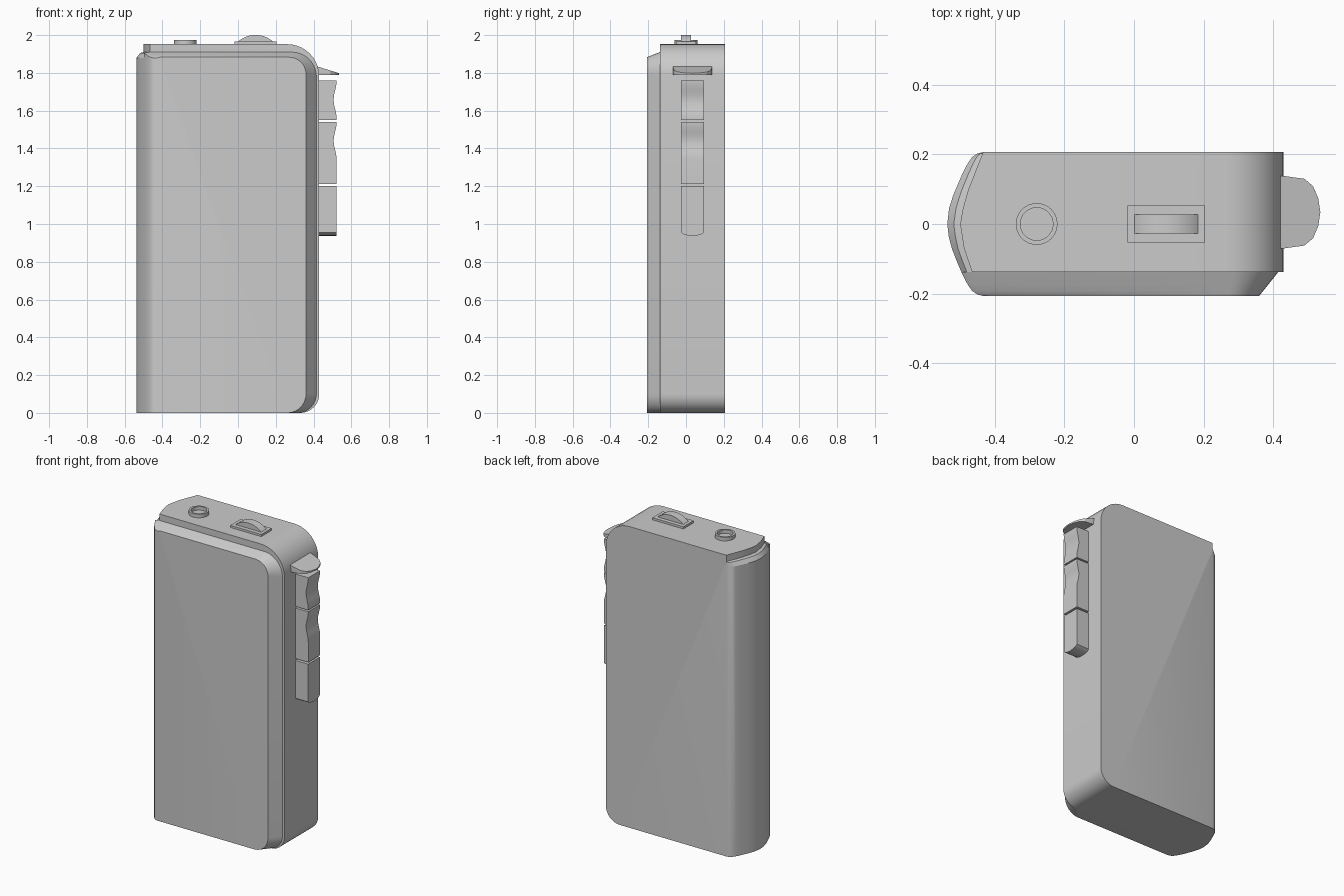
import bpy, bmesh, math

if "Cube" in bpy.data.objects:
    bpy.data.objects.remove(bpy.data.objects["Cube"])


def finish(name, bm, smooth=True):
    bmesh.ops.remove_doubles(bm, verts=bm.verts, dist=0.0002)
    bmesh.ops.recalc_face_normals(bm, faces=bm.faces)
    mesh = bpy.data.meshes.new(name)
    bm.to_mesh(mesh)
    bm.free()
    ob = bpy.data.objects.new(name, mesh)
    bpy.context.collection.objects.link(ob)
    if smooth:
        bpy.ops.object.select_all(action='DESELECT')
        ob.select_set(True)
        bpy.context.view_layer.objects.active = ob
        bpy.ops.object.shade_smooth_by_angle(angle=math.radians(25))
    return ob


def loft(name, sections, closed=False):
    """Bridge equal-length loops of 3D points; cap the ends unless closed."""
    bm = bmesh.new()
    loops = [[bm.verts.new(p) for p in s] for s in sections]
    n = len(loops[0])
    pairs = list(zip(loops, loops[1:]))
    if closed:
        pairs.append((loops[-1], loops[0]))
    else:
        bm.faces.new(loops[0])
        bm.faces.new(loops[-1])
    for a, b in pairs:
        for i in range(n):
            j = (i + 1) % n
            bm.faces.new((a[i], a[j], b[j], b[i]))
    return finish(name, bm)


def arc(cx, cz, r, a0, a1, n=10):
    return [(cx + r * math.cos(math.radians(a0 + (a1 - a0) * i / n)),
             cz + r * math.sin(math.radians(a0 + (a1 - a0) * i / n)))
            for i in range(n + 1)]


def right_side(xr, top, r_top, r_bot, z0=0.0):
    return (arc(xr - r_top, top - r_top, r_top, 90, 0)
            + arc(xr - r_bot, z0 + r_bot, r_bot, 0, -90))


def interp(table, y):
    for (y0, x0), (y1, x1) in zip(table, table[1:]):
        if y <= y1 + 1e-6:
            return x0 + (x1 - x0) * (y - y0) / (y1 - y0)
    return table[-1][1]


# Plan curves of the rounded left end: lower shell and inset upper lip
SHELL = [(0, -.537), (.045, -.532), (.083, -.52), (.144, -.494), (.175, -.478),
         (.193, -.465), (.203, -.45), (.207, -.434)]
LIP = [(-.14, -.465), (-.07, -.489), (0, -.5), (.045, -.492), (.098, -.477), (.207, -.434)]

# Main body with stepped top-left edge and rounded right corners
body = []
for y in (-.138, -.105, -.07, -.035, 0, .045, .083, .098, .144, .175, .193, .203, .207):
    s, l = interp(SHELL, abs(y)), interp(LIP, y)
    xz = [(s, 0), (s, 1.88), (s + (l - s) * .5, 1.905), (l, 1.91), (l, 1.952)]
    xz += right_side(.43, 1.952, .17, .1)
    body.append([(x, y, z) for x, z in xz])
loft("body", body)

# Front cover with sloping edges
cover = []
for y in (-.207, -.203, -.193, -.175, -.144, -.138):
    t = (y + .207) / .069
    s, top = interp(SHELL, -y), 1.883 + .027 * t
    xz = [(s, 0), (s, top - .005), (s + .02, top)]
    xz += right_side(.36 + .055 * t, top, .09 + .04 * t, .1)
    cover.append([(x, y, z) for x, z in xz])
loft("front_cover", cover)

# Side buttons: profiles in x/z extruded across y, with finger hollows
Y0, Y1 = -.026, .095


def button(name, z0, z1, hollow=None):
    edge = [(.52, z0), (.52, z1)]
    if hollow:
        h0, h1, depth = hollow
        curve = [(.522 - depth * math.sin(math.pi * i / 8) ** 2, h0 + (h1 - h0) * i / 8)
                 for i in range(9)]
        edge = [(.522, z0)] + curve + [(.522, z1)]
    prof = [(.42, z0)] + edge + [(.42, z1)]
    loft(name, [[(x, y, z) for x, z in prof] for y in (Y0, Y1)])


button("upper_button", 1.55, 1.76, (1.56, 1.755, .016))
button("middle_button", 1.212, 1.54, (1.345, 1.535, .016))
lower = [(Y0, 1.2), (Y0, .955), (-.012, .945), (.012, .939), (.0345, .937),
         (.057, .939), (.081, .945), (Y1, .955), (Y1, 1.2)]
loft("lower_button", [[(x, y, z) for y, z in lower] for x in (.42, .521)])

# Sloping hood above the buttons
half = [(.42, .104), (.432, .104), (.49, .096), (.515, .075), (.53, .04)]
plan = [(x, .034 - w) for x, w in half] + [(.536, .034)] + [(x, .034 + w) for x, w in half[::-1]]
loft("button_hood", [[(x, y, 1.79) for x, y in plan],
                     [(x, y, 1.834 - .036 * (x - .42) / .116) for x, y in plan]])

# Socket ring on the top
ring = []
for i in range(32):
    a = math.tau * i / 32
    ring.append([(-.28 + r * math.cos(a), r * math.sin(a), z)
                 for r, z in ((.047, 1.945), (.06, 1.945), (.06, 1.975), (.047, 1.975))])
loft("socket_ring", ring, closed=True)

# Dial base plate and protruding dial
loft("dial_plate", [[(x, y, z) for x, y in ((-.018, -.053), (.204, -.053), (.204, .053), (-.018, .053))]
                    for z in (1.945, 1.966)])
dial = arc(.093, 1.863, .138, 135, 45, 20)
loft("dial", [[(x, y, z) for x, z in dial] for y in (-.027, .027)])
